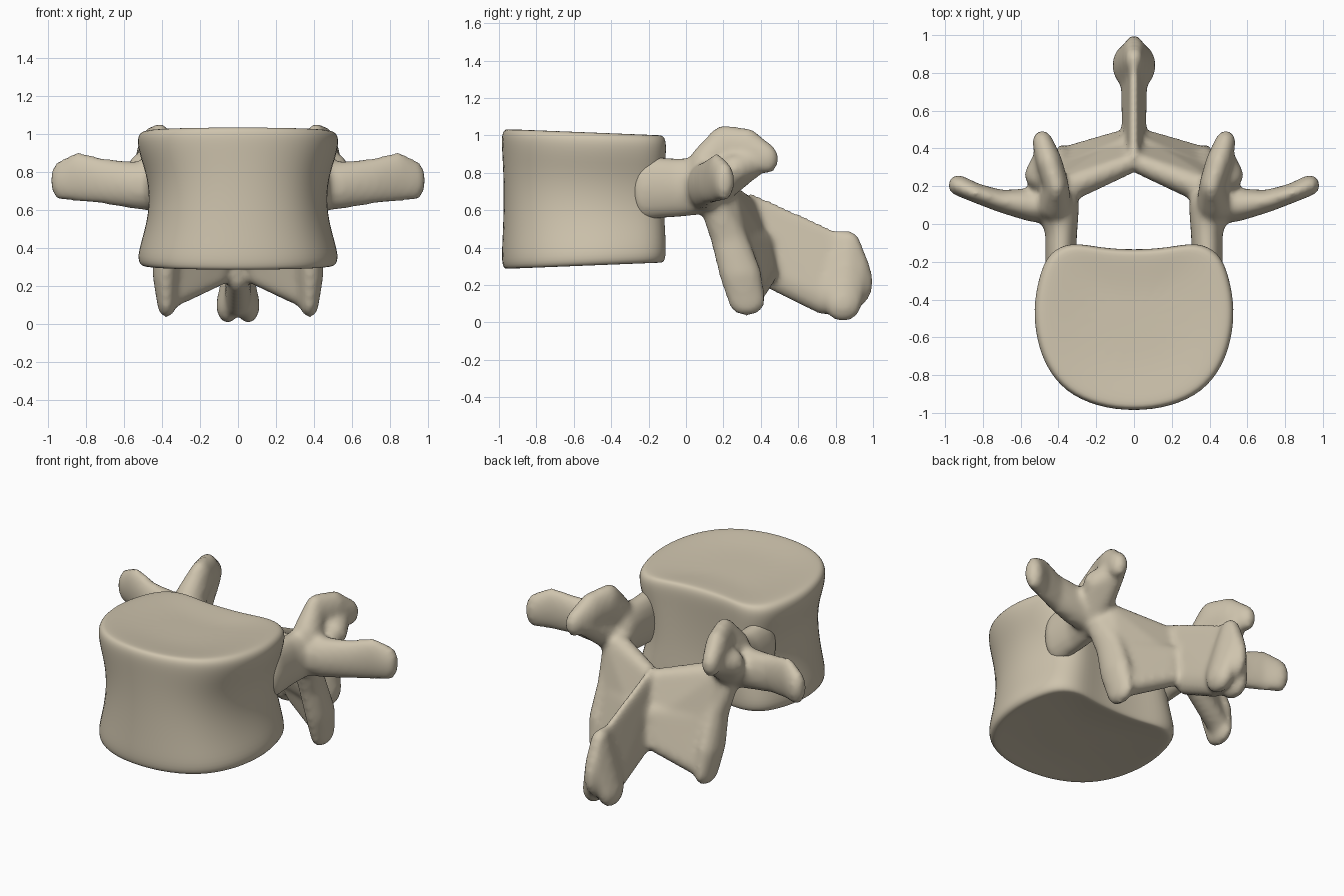
import bpy, bmesh
from mathutils import Matrix, Vector

if "Cube" in bpy.data.objects:
    bpy.data.objects.remove(bpy.data.objects["Cube"], do_unlink=True)

bone = bpy.data.materials.new("bone")
bone.use_nodes = True
bone.diffuse_color = (0.62, 0.55, 0.42, 1)
bone.node_tree.nodes["Principled BSDF"].inputs["Base Color"].default_value = bone.diffuse_color


def finish(name, bm, modifiers):
    """Turn a bmesh into an object with applied modifiers and smooth shading."""
    bmesh.ops.recalc_face_normals(bm, faces=bm.faces)
    mesh = bpy.data.meshes.new(name)
    bm.to_mesh(mesh)
    bm.free()
    mesh.materials.append(bone)
    ob = bpy.data.objects.new(name, mesh)
    bpy.context.collection.objects.link(ob)
    bpy.ops.object.select_all(action='DESELECT')
    ob.select_set(True)
    bpy.context.view_layer.objects.active = ob
    for kind, settings in modifiers:
        mod = ob.modifiers.new(kind.title(), kind)
        for key, value in settings.items():
            setattr(mod, key, value)
        bpy.ops.object.modifier_apply(modifier=mod.name)
    bpy.ops.object.shade_smooth_by_angle(angle=0.9)
    return ob


def hull(bm, blobs, side=1):
    """Convex skin around ellipsoids given as (x, y, z, rx, ry, rz)."""
    part = bmesh.new()
    for x, y, z, rx, ry, rz in blobs:
        bmesh.ops.create_uvsphere(
            part, u_segments=16, v_segments=10, radius=1,
            matrix=Matrix.Translation((x * side, y, z)) @ Matrix.Diagonal((rx, ry, rz, 1)))
    skin = bmesh.ops.convex_hull(part, input=part.verts)
    inner = [v for v in skin["geom_interior"] if isinstance(v, bmesh.types.BMVert)]
    bmesh.ops.delete(part, geom=inner, context='VERTS')
    # Keep only the outer skin
    old = [f for f in part.faces if f not in set(skin["geom"])]
    bmesh.ops.delete(part, geom=old, context='FACES')
    bmesh.ops.recalc_face_normals(part, faces=part.faces)
    mesh = bpy.data.meshes.new("temporary")
    part.to_mesh(mesh)
    part.free()
    bm.from_mesh(mesh)
    bpy.data.meshes.remove(mesh)


def chain(bm, blobs, side=1):
    for pair in zip(blobs, blobs[1:]):
        hull(bm, pair, side)


# Vertebral body: kidney outline lofted through a waisted profile
half = [(0, -.135), (.18, -.125), (.34, -.09), (.46, -.15), (.51, -.28), (.54, -.45),
        (.52, -.62), (.47, -.76), (.37, -.89), (.2, -.97), (0, -.995)]
outline = half + [(-x, y) for x, y in half[-2:0:-1]]
# height, width scale, depth scale
profile = [(.32, .5, .5), (.305, .88, .9), (.30, .96, .97), (.35, 1, 1), (.47, .93, .985),
           (.62, .87, .97), (.77, .89, .975), (.89, .97, .99), (.975, 1, 1),
           (1.015, .96, .97), (1.02, .87, .9), (1.0, .5, .5)]
body = bmesh.new()
rings = []
for z, sx, sy in profile:
    ring = []
    for x, y in outline:
        py = -.54 + (y + .54) * sy
        tilt = .04 * (py + .54) * (1 if z < .6 else -1)
        ring.append(body.verts.new((x * sx, py, z + tilt)))
    rings.append(ring)
count = len(outline)
for low, high in zip(rings, rings[1:]):
    for i in range(count):
        j = (i + 1) % count
        body.faces.new((low[i], low[j], high[j], high[i]))
for ring in (rings[0], rings[-1]):
    middle = sum((v.co for v in ring), Vector()) / count
    hub = body.verts.new(middle)
    for i in range(count):
        body.faces.new((ring[i], ring[(i + 1) % count], hub))
finish("vertebral_body", body, [('SUBSURF', {"levels": 2})])

# Posterior arch: paired processes fused into one skin
arch = bmesh.new()
for side in (1, -1):
    # Pedicle
    chain(arch, [(.39, -.22, .72, .08, .08, .17), (.385, -.05, .72, .085, .08, .16),
                 (.4, .1, .73, .11, .1, .15)], side)
    # Transverse process
    chain(arch, [(.42, .1, .73, .1, .1, .14), (.54, .1, .73, .08, .09, .125),
                 (.7, .12, .75, .06, .06, .12), (.84, .165, .775, .06, .05, .13),
                 (.93, .205, .755, .055, .055, .105)], side)
    # Superior articular process
    chain(arch, [(.42, .1, .82, .09, .09, .13), (.41, .2, .93, .065, .09, .125),
                 (.45, .33, .92, .07, .07, .12), (.485, .435, .875, .055, .06, .08)], side)
    hull(arch, [(.42, .14, .7, .09, .08, .1), (.5, .26, .82, .08, .08, .08),
                (.46, .38, .86, .06, .06, .07)], side)
    # Lamina, upper plate and lower flare
    hull(arch, [(.34, .2, .66, .08, .08, .1), (.03, .32, .61, .04, .06, .07),
                (.05, .4, .38, .05, .06, .08), (.36, .25, .42, .07, .08, .08)], side)
    hull(arch, [(.36, .26, .42, .06, .07, .08), (.06, .4, .42, .05, .06, .08),
                (.1, .43, .26, .05, .06, .06), (.34, .35, .15, .06, .07, .06)], side)
    # Inferior articular process
    chain(arch, [(.38, .15, .65, .09, .08, .1), (.37, .23, .45, .07, .1, .08),
                 (.38, .29, .26, .07, .115, .08), (.375, .325, .115, .05, .1, .08)], side)
    # Spinous process, flared lower tip
    hull(arch, [(.055, .84, .1, .06, .1, .095), (.015, .92, .28, .04, .06, .1),
                (0, .73, .2, .06, .05, .1), (.015, .87, .43, .03, .06, .055)], side)
# Spinous process blade
hull(arch, [(0, .35, .62, .03, .06, .07), (0, .5, .26, .065, .1, .1),
            (0, .77, .455, .025, .05, .045), (0, .74, .14, .07, .09, .1)])
hull(arch, [(0, .87, .42, .03, .06, .07), (0, .93, .22, .05, .07, .13),
            (0, .76, .4, .03, .06, .1), (0, .82, .14, .06, .1, .1)])
finish("posterior_arch", arch, [
    ('REMESH', {"mode": 'VOXEL', "voxel_size": .018}),
    ('SMOOTH', {"factor": .5, "iterations": 8})])
